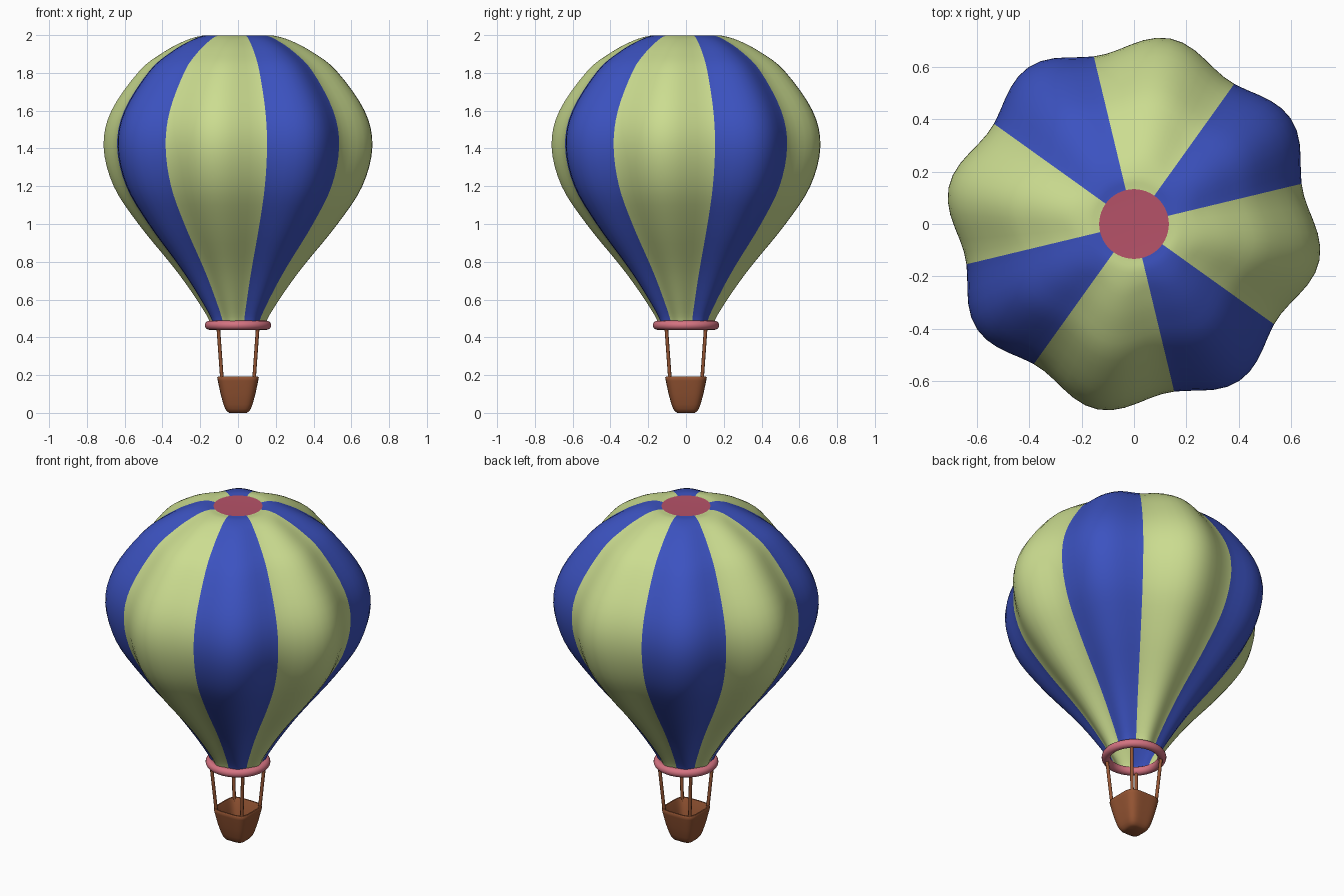
import bpy, bmesh, math
from mathutils import Vector

if "Cube" in bpy.data.objects:
    bpy.data.objects.remove(bpy.data.objects["Cube"])


def material(name, rgb):
    m = bpy.data.materials.new(name)
    m.diffuse_color = (*rgb, 1)
    m.use_nodes = True
    m.node_tree.nodes["Principled BSDF"].inputs["Base Color"].default_value = m.diffuse_color
    return m


GREEN = material("light green fabric", (0.60, 0.72, 0.28))
BLUE = material("blue fabric", (0.045, 0.085, 0.53))
CRIMSON = material("crown red", (0.47, 0.085, 0.14))
PINK = material("ring pink", (0.66, 0.17, 0.22))
BROWN = material("basket brown", (0.30, 0.09, 0.033))


def finish(name, bm, mats, angle=50):
    bmesh.ops.recalc_face_normals(bm, faces=bm.faces)
    me = bpy.data.meshes.new(name)
    bm.to_mesh(me)
    bm.free()
    for m in mats:
        me.materials.append(m)
    ob = bpy.data.objects.new(name, me)
    bpy.context.collection.objects.link(ob)
    bpy.ops.object.select_all(action='DESELECT')
    ob.select_set(True)
    bpy.context.view_layer.objects.active = ob
    bpy.ops.object.shade_smooth_by_angle(angle=math.radians(angle))
    return ob


def loft(bm, rings, closed=False):
    """Bridge rings of points; returns rows of verts and (face, column)."""
    rows = [[bm.verts.new(p) for p in ring] for ring in rings]
    faces = []
    n = len(rows[0])
    pairs = list(zip(rows, rows[1:])) + ([(rows[-1], rows[0])] if closed else [])
    for a, b in pairs:
        for i in range(n):
            j = (i + 1) % n
            faces.append((bm.faces.new((a[i], a[j], b[j], b[i])), i))
    return rows, faces


def smooth_profile(pts, steps):
    """Catmull-Rom through (radius, z) points."""
    p = [Vector(q) for q in pts]
    p = [2 * p[0] - p[1]] + p + [2 * p[-1] - p[-2]]
    out = []
    for i in range(1, len(p) - 2):
        for k in range(steps):
            t = k / steps
            a, b, c, d = p[i - 1:i + 3]
            out.append(0.5 * (2 * b + (c - a) * t + (2 * a - 5 * b + 4 * c - d) * t * t
                              + (3 * b - a - 3 * c + d) * t ** 3))
    return out + [p[-2]]


# Envelope: eight soft lobes, striped by direction
SEG = 88
START = math.radians(13.5)
LOBE = math.radians(33.9)
profile = smooth_profile([(0.145, 0.46), (0.165, 0.51), (0.222, 0.60), (0.292, 0.70), (0.37, 0.80),
                          (0.535, 1.0), (0.668, 1.2), (0.722, 1.41), (0.68, 1.6), (0.53, 1.81),
                          (0.40, 1.91), (0.28, 1.972), (0.19, 1.997), (0.133, 1.997)], 4)
rings = []
for r, z in profile:
    depth = 0.09 * min(1, max(0, (r - 0.133) / 0.15)) if z > 1.5 else 0.09
    ring = []
    for i in range(SEG):
        a = START + 2 * math.pi * i / SEG
        q = r * (1 - depth * (1 - math.cos(8 * (a - LOBE))) / 2)
        ring.append((q * math.cos(a), q * math.sin(a), min(z, 2.0)))
    rings.append(ring)
bm = bmesh.new()
rows, faces = loft(bm, rings)
for f, i in faces:
    f.material_index = 1 if i % 22 < 10 else 0
crown = bm.faces.new(rows[-1])
crown.material_index = 2
finish("envelope", bm, [GREEN, BLUE, CRIMSON])

# Mouth ring
bm = bmesh.new()
tube = []
for k in range(16):
    t = 2 * math.pi * k / 16
    r = 0.152 + 0.024 * math.cos(t)
    tube.append([(r * math.cos(2 * math.pi * i / 48), r * math.sin(2 * math.pi * i / 48),
                  0.464 + 0.024 * math.sin(t)) for i in range(48)])
loft(bm, tube, closed=True)
finish("mouth_ring", bm, [PINK])


# Basket: tapered rounded square, hollow
def rounded_square(half, z, n=48, power=4.5):
    ring = []
    for i in range(n):
        a = 2 * math.pi * i / n
        c, s = math.cos(a), math.sin(a)
        r = half / (abs(c) ** power + abs(s) ** power) ** (1 / power)
        ring.append((r * c, r * s, z))
    return ring


bm = bmesh.new()
shape = [(0.045, 0.0), (0.058, 0.007), (0.068, 0.022), (0.077, 0.045), (0.092, 0.10), (0.107, 0.17),
         (0.110, 0.186), (0.106, 0.193), (0.098, 0.193), (0.094, 0.186), (0.078, 0.10), (0.062, 0.035)]
rows, _ = loft(bm, [rounded_square(h, z) for h, z in shape])
bm.faces.new(rows[0])
bm.faces.new(rows[-1])
finish("basket", bm, [BROWN])

# Four suspension poles at the corners
for sx in (-1, 1):
    for sy in (-1, 1):
        low, high = Vector((sx * 0.084, sy * 0.084, 0.165)), Vector((sx * 0.105, sy * 0.105, 0.46))
        side = Vector((1, 0, 0)), Vector((0, 1, 0))
        bm = bmesh.new()
        rows, _ = loft(bm, [[p + 0.0095 * (side[0] * math.cos(math.pi * i / 6) + side[1] * math.sin(math.pi * i / 6))
                             for i in range(12)] for p in (low, high)])
        bm.faces.new(rows[0])
        bm.faces.new(rows[-1])
        finish("pole_%s_%s" % ("right" if sx > 0 else "left", "back" if sy > 0 else "front"), bm, [BROWN])
